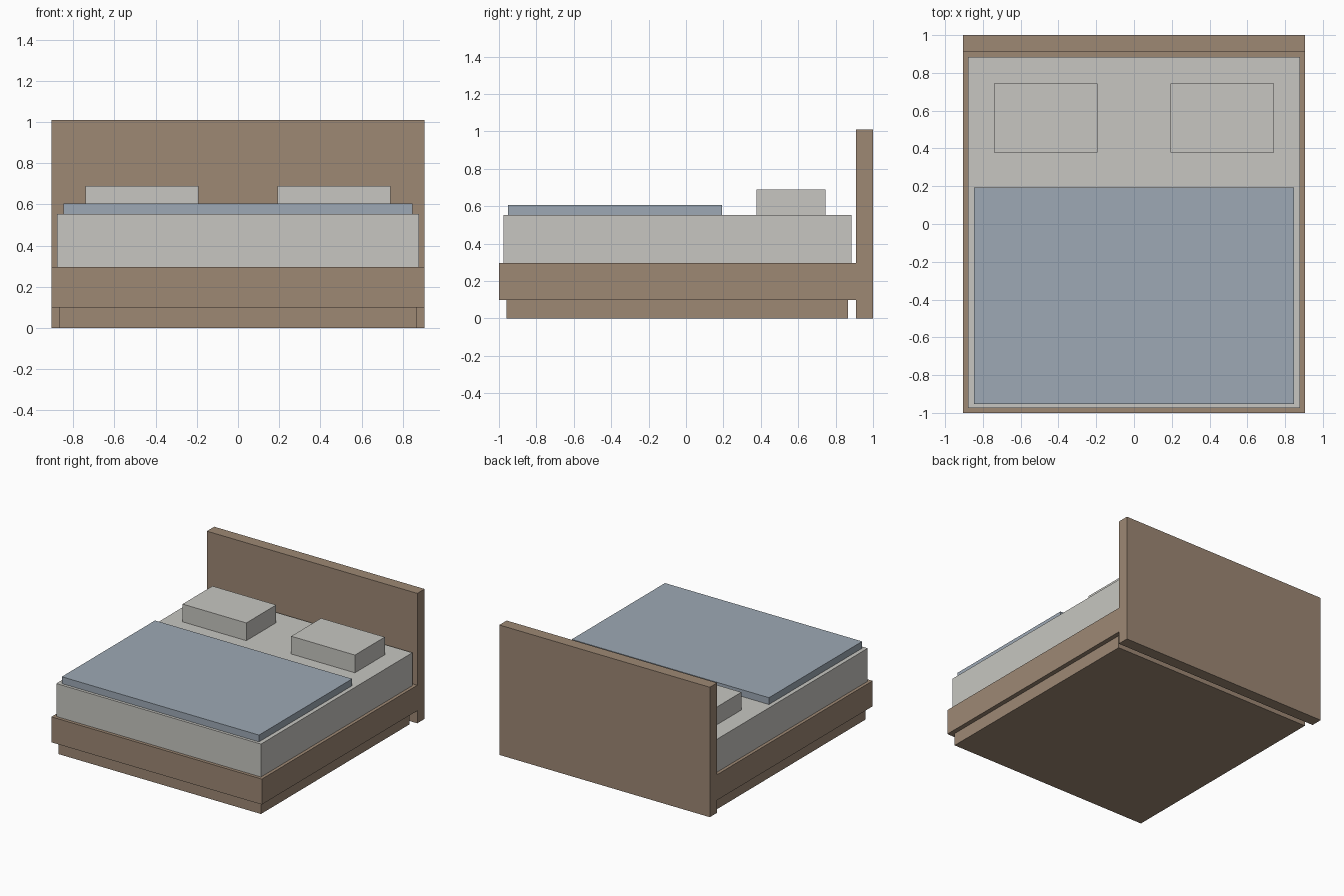
import bpy
import bmesh
from mathutils import Vector

cube = bpy.data.objects.get("Cube")
if cube:
    bpy.data.objects.remove(cube, do_unlink=True)


def material(name, rgb):
    mat = bpy.data.materials.new(name)
    mat.use_nodes = True
    colour = (*rgb, 1.0)
    mat.diffuse_color = colour
    mat.node_tree.nodes["Principled BSDF"].inputs["Base Color"].default_value = colour
    return mat


def box(name, x, y, z, mat):
    """Box spanning the (low, high) range on each axis."""
    spans = (x, y, z)
    centre = Vector([(a + b) / 2 for a, b in spans])
    size = Vector([b - a for a, b in spans])
    bm = bmesh.new()
    bmesh.ops.create_cube(bm, size=1)
    bmesh.ops.scale(bm, vec=size, verts=bm.verts)
    mesh = bpy.data.meshes.new(name)
    bm.to_mesh(mesh)
    bm.free()
    mesh.materials.append(mat)
    obj = bpy.data.objects.new(name, mesh)
    obj.location = centre
    bpy.context.collection.objects.link(obj)
    return obj


wood = material("brown wood", (0.337, 0.246, 0.175))
linen = material("pale grey linen", (0.571, 0.565, 0.533))
blue = material("dusty blue fabric", (0.337, 0.397, 0.462))

# Wooden structure: recessed plinth, wider frame, headboard down to the floor
box("plinth", (-0.87, 0.87), (-0.96, 0.866), (0, 0.098), wood)
box("bed_frame", (-0.905, 0.905), (-1, 0.91), (0.098, 0.296), wood)
box("headboard", (-0.905, 0.905), (0.91, 1), (0, 1.01), wood)

# Bedding
box("mattress", (-0.88, 0.88), (-0.975, 0.885), (0.296, 0.552), linen)
box("blanket", (-0.848, 0.848), (-0.953, 0.192), (0.552, 0.605), blue)

# Pair of pillows
for side, sign in (("left", 1), ("right", -1)):
    x_span = sorted((sign * 0.193, sign * 0.741))
    box(side + "_pillow", x_span, (0.378, 0.745), (0.552, 0.69), linen)
